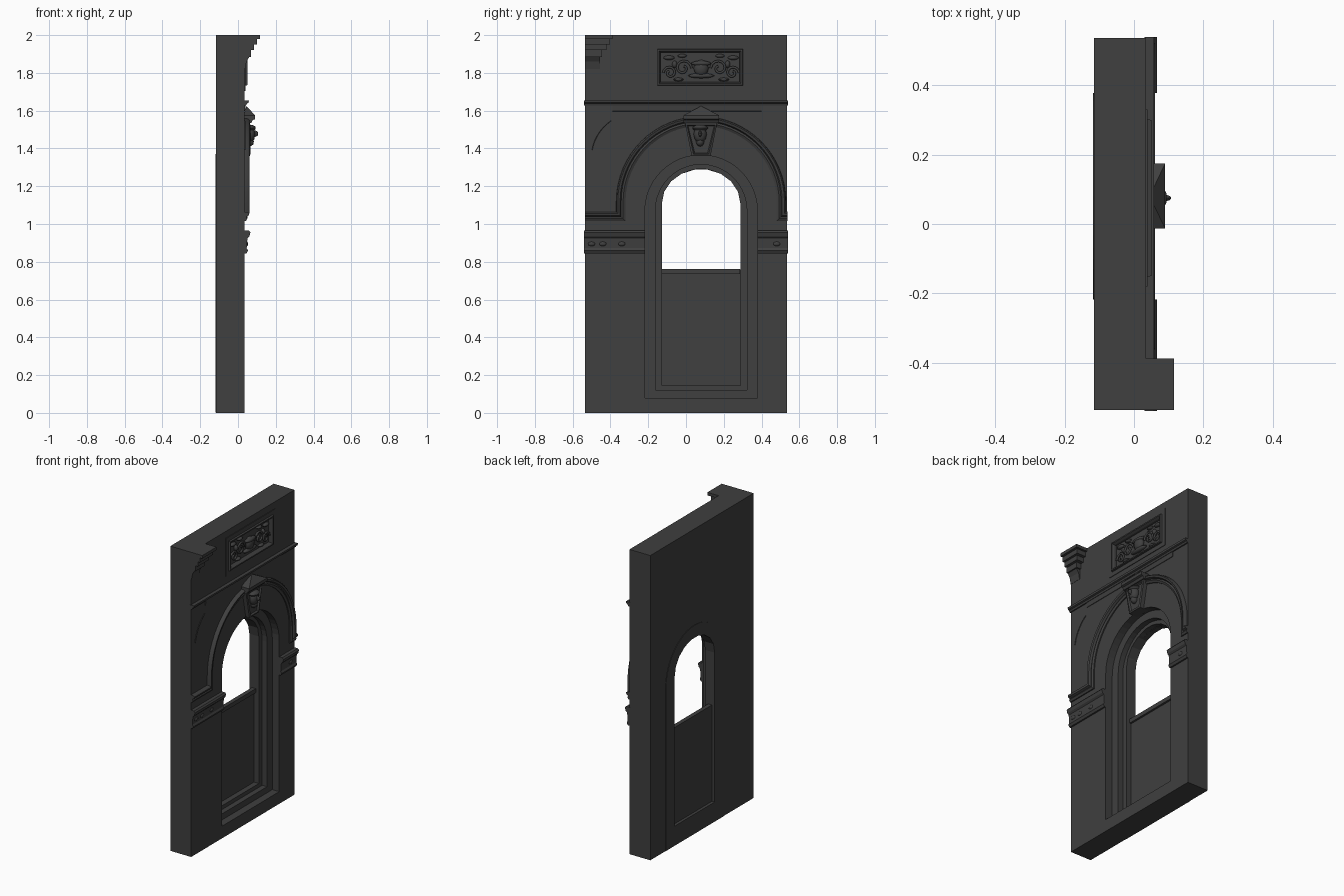
import bpy, bmesh, math
from mathutils import Vector

if "Cube" in bpy.data.objects:
    bpy.data.objects.remove(bpy.data.objects["Cube"])

stone = bpy.data.materials.new("dark_grey_stone")
stone.use_nodes = True
stone.diffuse_color = (0.05, 0.05, 0.05, 1)
stone.node_tree.nodes["Principled BSDF"].inputs["Base Color"].default_value = (0.05, 0.05, 0.05, 1)

C = 0.08        # centre line of the doorway
EDGE = 0.536    # half width of the wall
FACE = 0.035    # decorated wall face
BACK = -0.116


def finish(name, bm, smooth=False):
    bmesh.ops.recalc_face_normals(bm, faces=bm.faces)
    mesh = bpy.data.meshes.new(name)
    bm.to_mesh(mesh)
    bm.free()
    obj = bpy.data.objects.new(name, mesh)
    bpy.context.collection.objects.link(obj)
    mesh.materials.append(stone)
    if smooth:
        bpy.ops.object.select_all(action="DESELECT")
        obj.select_set(True)
        bpy.context.view_layer.objects.active = obj
        bpy.ops.object.shade_smooth_by_angle(angle=math.radians(35))
    return obj


def loft(name, rings, closed=False, smooth=False):
    """Skin a closed profile; each ring is one profile point carried along the path."""
    bm = bmesh.new()
    rows = [[bm.verts.new(p) for p in ring] for ring in rings]
    n = len(rows[0])
    for a, b in zip(rows, rows[1:] + rows[:1]):
        for i in range(n if closed else n - 1):
            j = (i + 1) % n
            bm.faces.new((a[i], a[j], b[j], b[i]))
    if not closed:
        bm.faces.new([r[0] for r in rows])
        bm.faces.new([r[-1] for r in rows])
    return finish(name, bm, smooth)


def prism(name, outline, x0, x1):
    """Extrude a (y, z) outline along x."""
    return loft(name, [[(x0, y, z), (x1, y, z)] for y, z in outline])


def run(name, profile, y0, y1):
    """Extrude a (z, x) profile along y."""
    return loft(name, [[(x, y0, z), (x, y1, z)] for z, x in profile])


def box(y0, y1, z0, z1):
    return [(y0, z0), (y1, z0), (y1, z1), (y0, z1)]


def arch(half, bottom, spring, rise, steps):
    arc = [(C + half * math.cos(math.pi * i / steps), spring + rise * math.sin(math.pi * i / steps))
           for i in range(steps + 1)]
    return [(C - half, bottom), (C + half, bottom)] + arc


def cut(obj, cutters):
    for c in cutters:
        c.hide_render = True
        c.hide_set(True)
        mod = obj.modifiers.new(c.name, "BOOLEAN")
        mod.operation = "DIFFERENCE"
        mod.solver = "EXACT"
        mod.object = c


# Wall with stepped doorway, window and panel recess
wall = prism("wall", box(-EDGE, EDGE, 0, 2), BACK, FACE)
window = prism("window_cutter", arch(0.2075, 0.76, 1.11, 0.18, 9), -0.3, 0.3)
back_recess = prism("back_recess_cutter", arch(0.2075, 0.13, 1.07, 0.215, 15), -0.3, -0.1)
steps = [prism("outer_step_cutter", arch(0.2975, 0.08, 1.07, 0.295, 24), -0.015, 0.3),
         prism("middle_step_cutter", arch(0.2425, 0.12, 1.07, 0.245, 20), -0.05, 0.31),
         prism("inner_step_cutter", arch(0.2075, 0.145, 1.08, 0.212, 15), -0.085, 0.32)]
panel_cut = prism("panel_cutter", box(-0.14, 0.29, 1.745, 1.915), 0.022, 0.3)
cut(wall, steps + [back_recess, window, panel_cut])

# Thin casing round the doorway at the back
casing = prism("back_casing", arch(0.2975, 0.001, 1.07, 0.3, 24), -0.119, BACK + 0.001)
cut(casing, [back_recess, window])

# Door rail under the window
prism("door_rail", box(C - 0.207, C + 0.207, 0.735, 0.762), -0.1, -0.072)


# Arch moulding with returns running to the wall edges
def arch_path(o, x):
    r, foot = 0.425 + o, 1.04 + o
    arc = [(C - r * math.cos(math.pi * i / 32), 1.12 + r * math.sin(math.pi * i / 32)) for i in range(33)]
    pts = [(-EDGE, foot), (C - r, foot)] + arc + [(C + r, foot), (EDGE + 0.002, foot)]
    return [(x, y, z) for y, z in pts]


arch_profile = [(-0.025, 0.03), (-0.025, 0.042), (-0.012, 0.049), (-0.002, 0.043),
                (0.004, 0.056), (0.016, 0.06), (0.022, 0.052), (0.025, 0.03)]
loft("arch_moulding", [arch_path(o, x) for o, x in arch_profile], smooth=True)

# Impost blocks on both sides of the doorway
impost = [(0.845, 0.03), (0.845, 0.045), (0.86, 0.053), (0.872, 0.046), (0.925, 0.05), (0.935, 0.06),
          (0.955, 0.066), (0.965, 0.058), (0.965, 0.03)]
for side, y0, y1 in (("right", -EDGE - 0.003, C - 0.2975), ("left", C + 0.2975, EDGE + 0.003)):
    run(side + "_impost", impost, y0, y1)


def knob(name, y, z, x, size, smooth=True):
    bm = bmesh.new()
    bmesh.ops.create_icosphere(bm, subdivisions=2, radius=1)
    for v in bm.verts:
        v.co = Vector((x, y, z)) + v.co * Vector(size)
    return finish(name, bm, smooth)


for i, y in enumerate((-0.5, -0.44, -0.34, 0.48)):
    knob("impost_flower_%d" % i, y, 0.895, 0.045, (0.009, 0.02, 0.013))

# String course and the thin fillet beneath it
string = [(1.627, 0.03), (1.627, 0.043), (1.638, 0.047), (1.642, 0.056), (1.655, 0.058), (1.655, 0.03)]
run("string_course", string, -EDGE - 0.003, EDGE + 0.003)
run("string_fillet", [(1.594, 0.03), (1.597, 0.038), (1.627, 0.04), (1.627, 0.03)], -0.39, 0.4)


# Spandrel bead
def bead_path(o, x):
    return [(x, -0.24 - (0.26 + o) * math.cos(a), 1.355 + (0.24 + o) * math.sin(a))
            for a in [0.15 + i * 0.11 for i in range(8)]]


loft("spandrel_bead", [bead_path(o, x) for o, x in ((-0.003, 0.03), (0, 0.039), (0.003, 0.03))])

# Stepped corner cornice
cornice = ((1.98, 2.0, -0.388, 0.116), (1.95, 1.98, -0.402, 0.1),
           (1.92, 1.95, -0.422, 0.085), (1.885, 1.92, -0.445, 0.068))
for i, (z0, z1, y1, x1) in enumerate(cornice):
    prism("cornice_step_%d" % i, box(-EDGE, y1, z0, z1), 0.03, x1)
run("cornice_cove", [(1.885, 0.03), (1.885, 0.06), (1.86, 0.045), (1.82, 0.037), (1.82, 0.03)], -EDGE, -0.455)


# Relief panel: backing border and moulded frame
def frame(name, y0, y1, z0, z1, profile):
    loft(name, [[(x, y, z) for y, z in box(y0 - o, y1 + o, z0 - o, z1 + o)] for o, x in profile], closed=True)


frame("panel_border", -0.15, 0.30, 1.735, 1.925, ((0, 0.03), (0, 0.039), (0.03, 0.039), (0.03, 0.03)))
frame("panel_frame", -0.15, 0.30, 1.735, 1.925,
      ((-0.016, 0.02), (-0.016, 0.036), (-0.008, 0.05), (0, 0.05), (0.004, 0.03)))

# Carved centre mask and mirrored scrolls with leaves
knob("relief_mask", C, 1.825, 0.028, (0.024, 0.04, 0.045))
knob("relief_brow", C, 1.85, 0.032, (0.02, 0.055, 0.014))
knob("relief_chin", C, 1.785, 0.028, (0.018, 0.07, 0.014))


def scroll(name, y, z, radius, turn):
    curve = bpy.data.curves.new(name, "CURVE")
    curve.dimensions = "3D"
    curve.bevel_depth = 0.007
    curve.bevel_resolution = 1
    spline = curve.splines.new("POLY")
    spline.points.add(15)
    for i, p in enumerate(spline.points):
        r, a = radius * (1 - i / 20), i * 0.5
        p.co = (0.031, y + turn * r * math.cos(a), z + r * math.sin(a), 1)
    curve.materials.append(stone)
    bpy.context.collection.objects.link(bpy.data.objects.new(name, curve))


for side, s in (("left", 1), ("right", -1)):
    scroll(side + "_large_scroll", C + s * 0.095, 1.825, 0.045, -s)
    scroll(side + "_small_scroll", C + s * 0.165, 1.80, 0.036, s)
    for i, (dy, z, w, h) in enumerate(((0.17, 1.88, 0.03, 0.012), (0.1, 1.89, 0.025, 0.01),
                                       (0.12, 1.765, 0.028, 0.01), (0.14, 1.845, 0.014, 0.02))):
        knob("%s_leaf_%d" % (side, i), C + s * dy, z, 0.024, (0.018, w, h))


# Keystone with border, cap and pyramid roof
def wedge(o):
    return [(C - 0.05 + o, 1.36 + o), (C + 0.05 - o, 1.36 + o), (C + 0.085 - o, 1.535 - o), (C - 0.085 + o, 1.535 - o)]


layers = [(0, 0.0), (0, 0.062), (0.01, 0.066), (0.016, 0.056)]
bm = bmesh.new()
rows = [[bm.verts.new((x, y, z)) for y, z in wedge(o)] for o, x in layers]
for a, b in zip(rows, rows[1:]):
    for i in range(4):
        bm.faces.new((a[i], a[i - 1], b[i - 1], b[i]))
bm.faces.new(rows[0])
bm.faces.new(rows[-1])
finish("keystone", bm)
run("keystone_cap", [(1.535, 0.03), (1.535, 0.07), (1.55, 0.078), (1.555, 0.09), (1.575, 0.09), (1.575, 0.03)],
    C - 0.093, C + 0.095)
bm = bmesh.new()
base = [bm.verts.new((x, y, 1.575)) for x, y in
        ((0.03, C - 0.093), (0.09, C - 0.093), (0.09, C + 0.095), (0.03, C + 0.095))]
tip = bm.verts.new((0.045, C, 1.625))
bm.faces.new(base)
for i in range(4):
    bm.faces.new((base[i], base[i - 1], tip))
finish("keystone_roof", bm)

# Carved face on the keystone
knob("keystone_face", C - 0.005, 1.475, 0.062, (0.03, 0.035, 0.047))
knob("keystone_nose", C - 0.005, 1.478, 0.09, (0.018, 0.009, 0.017), False)
knob("keystone_hair", C - 0.005, 1.508, 0.06, (0.036, 0.042, 0.018))
knob("keystone_beard", C - 0.005, 1.435, 0.06, (0.025, 0.022, 0.025))
